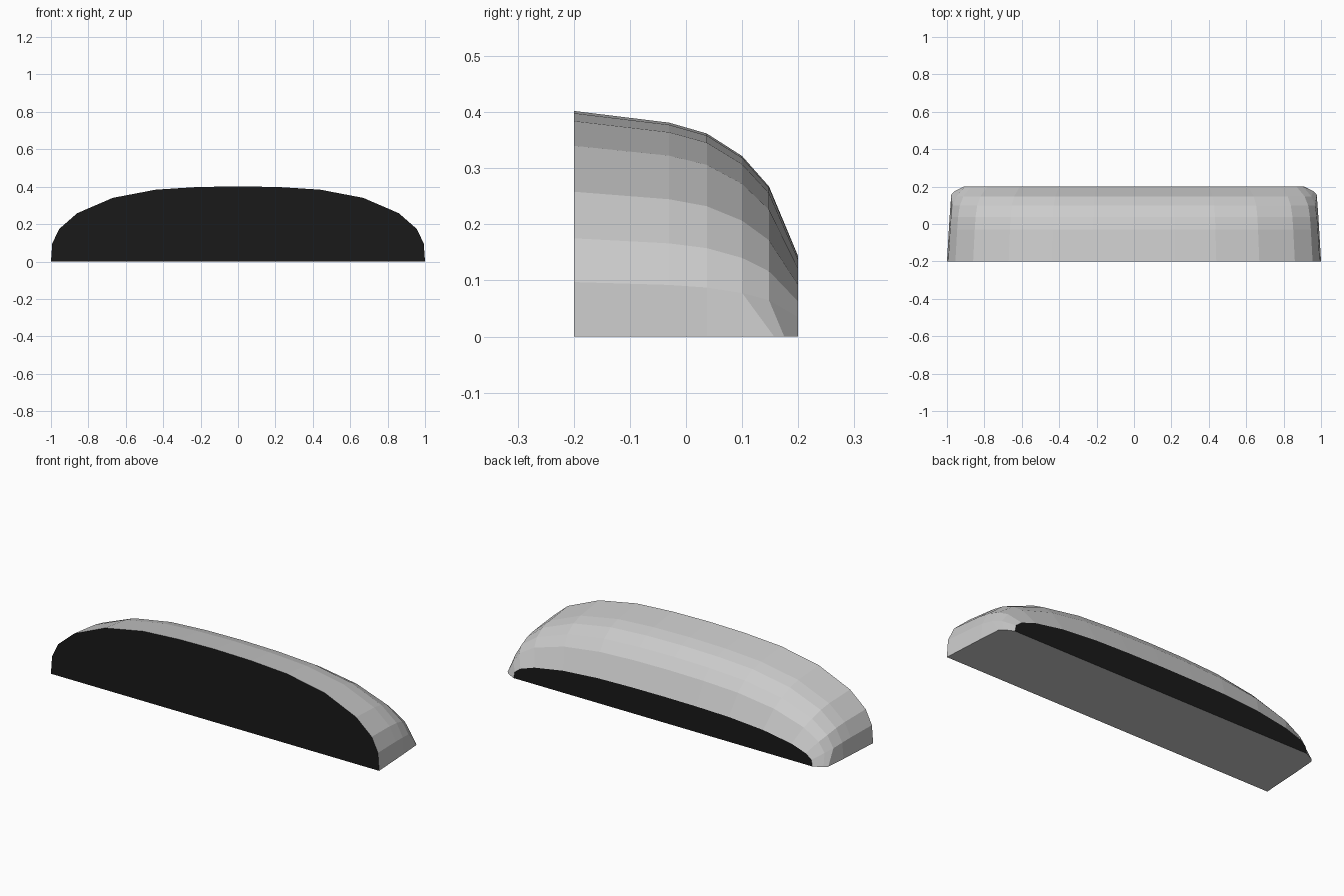
import bpy, bmesh

if "Cube" in bpy.data.objects:
    bpy.data.objects.remove(bpy.data.objects["Cube"])

# Half of the front arch outline (x, z), from base corner to crown
half = [(1, 0), (0.993, 0.097), (0.955, 0.175), (0.86, 0.258),
        (0.67, 0.34), (0.44, 0.384), (0.22, 0.398), (0, 0.402)]
arch = half + [(-x, z) for x, z in half[-2::-1]]

# Rings front to back: y, x scale, z scale, y and x of the base corner
rings = [(-0.2, 1.0, 1.0, -0.2, 1.0),
         (-0.03, 0.99, 0.948, -0.03, 0.99),
         (0.037, 0.985, 0.90, 0.037, 0.986),
         (0.1, 0.975, 0.80, 0.157, 0.977),
         (0.148, 0.955, 0.665, 0.175, 0.96),
         (0.2, 0.91, 0.355, 0.2, 0.91)]

bm = bmesh.new()
loops = []
for y, sx, sz, base_y, base_x in rings:
    loop = []
    for x, z in arch:
        if z == 0:
            loop.append(bm.verts.new((x * base_x, base_y, 0)))
        else:
            loop.append(bm.verts.new((x * sx, y, z * sz)))
    loops.append(loop)

# Domed shell
for a, b in zip(loops, loops[1:]):
    for i in range(len(arch) - 1):
        bm.faces.new((a[i], b[i], b[i + 1], a[i + 1]))

# Flat underside
bm.faces.new([l[0] for l in loops] + [l[-1] for l in reversed(loops)])

# Black front and back panels
for loop in (loops[0], loops[-1]):
    bm.faces.new(loop).material_index = 1

bmesh.ops.recalc_face_normals(bm, faces=bm.faces)
mesh = bpy.data.meshes.new("domed_housing")
bm.to_mesh(mesh)
bm.free()

for name, color in (("shell_grey", (0.8, 0.8, 0.8, 1)),
                    ("panel_black", (0.01, 0.01, 0.01, 1))):
    mat = bpy.data.materials.new(name)
    mat.diffuse_color = color
    mat.use_nodes = True
    mat.node_tree.nodes["Principled BSDF"].inputs["Base Color"].default_value = mat.diffuse_color
    mesh.materials.append(mat)

housing = bpy.data.objects.new("domed_housing", mesh)
bpy.context.collection.objects.link(housing)
